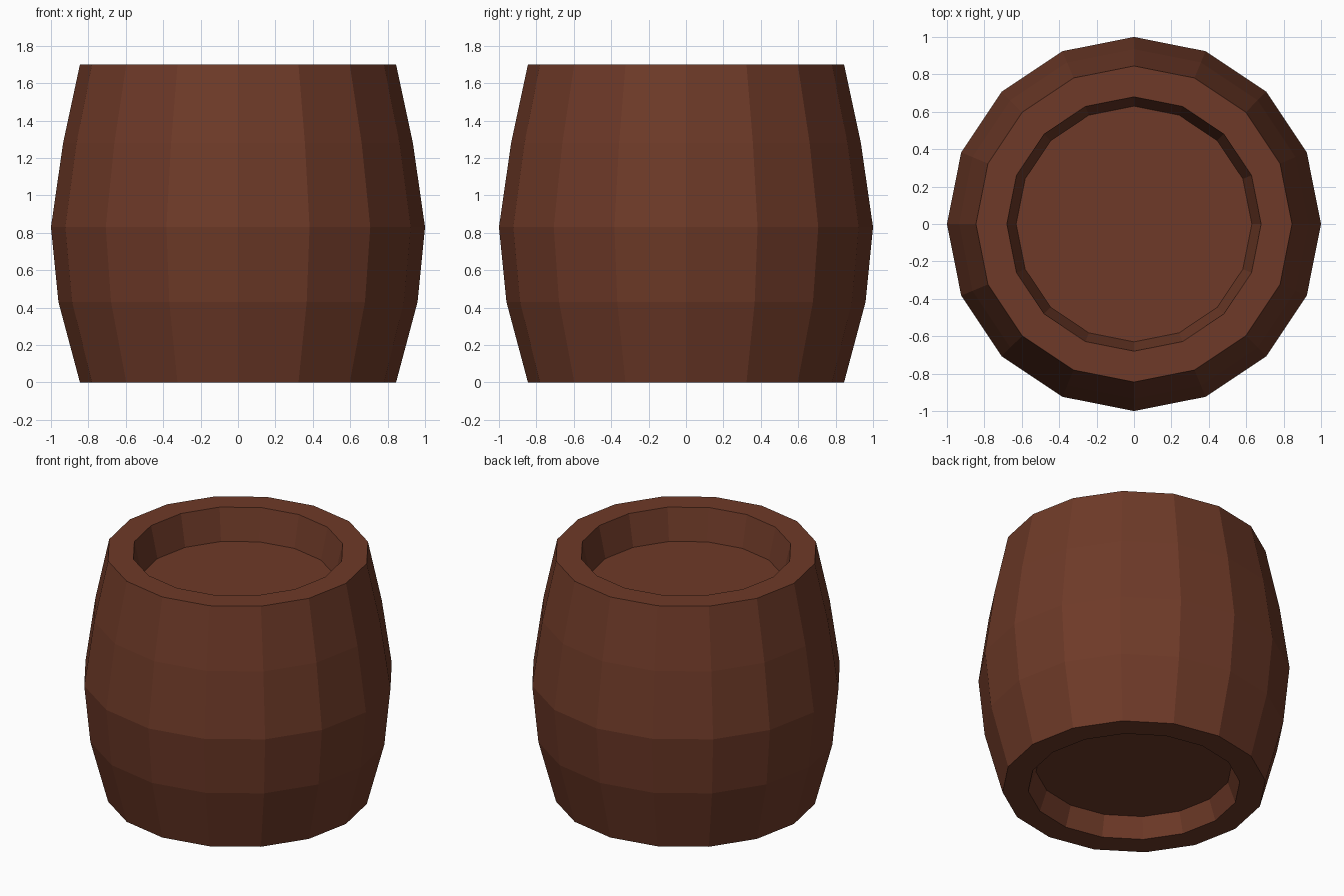
import bpy, bmesh, math

if "Cube" in bpy.data.objects:
    bpy.data.objects.remove(bpy.data.objects["Cube"])

SIDES = 16

# Closed radius/height profile: lower floor, lower rim, bulging staves, upper rim, upper floor
PROFILE = [
    (0.63, 0.14), (0.68, 0.0), (0.845, 0.0), (0.96, 0.43), (1.0, 0.83),
    (0.935, 1.28), (0.845, 1.70), (0.68, 1.70), (0.63, 1.48),
]

wood = bpy.data.materials.new("brown_wood")
wood.diffuse_color = (0.156, 0.042, 0.021, 1.0)
wood.use_nodes = True
wood.node_tree.nodes["Principled BSDF"].inputs["Base Color"].default_value = wood.diffuse_color


def ring(bm, radius, z):
    step = 2 * math.pi / SIDES
    return [bm.verts.new((radius * math.cos(i * step), radius * math.sin(i * step), z))
            for i in range(SIDES)]


# Barrel body with a recessed lid at each end
bm = bmesh.new()
rings = [ring(bm, r, z) for r, z in PROFILE]
for low, high in zip(rings, rings[1:]):
    for i in range(SIDES):
        j = (i + 1) % SIDES
        bm.faces.new((low[i], low[j], high[j], high[i]))
bm.faces.new(rings[0][::-1])   # bottom lid
bm.faces.new(rings[-1])        # top lid
bmesh.ops.recalc_face_normals(bm, faces=bm.faces)

mesh = bpy.data.meshes.new("barrel")
bm.to_mesh(mesh)
bm.free()
mesh.materials.append(wood)
barrel = bpy.data.objects.new("barrel", mesh)
bpy.context.collection.objects.link(barrel)
